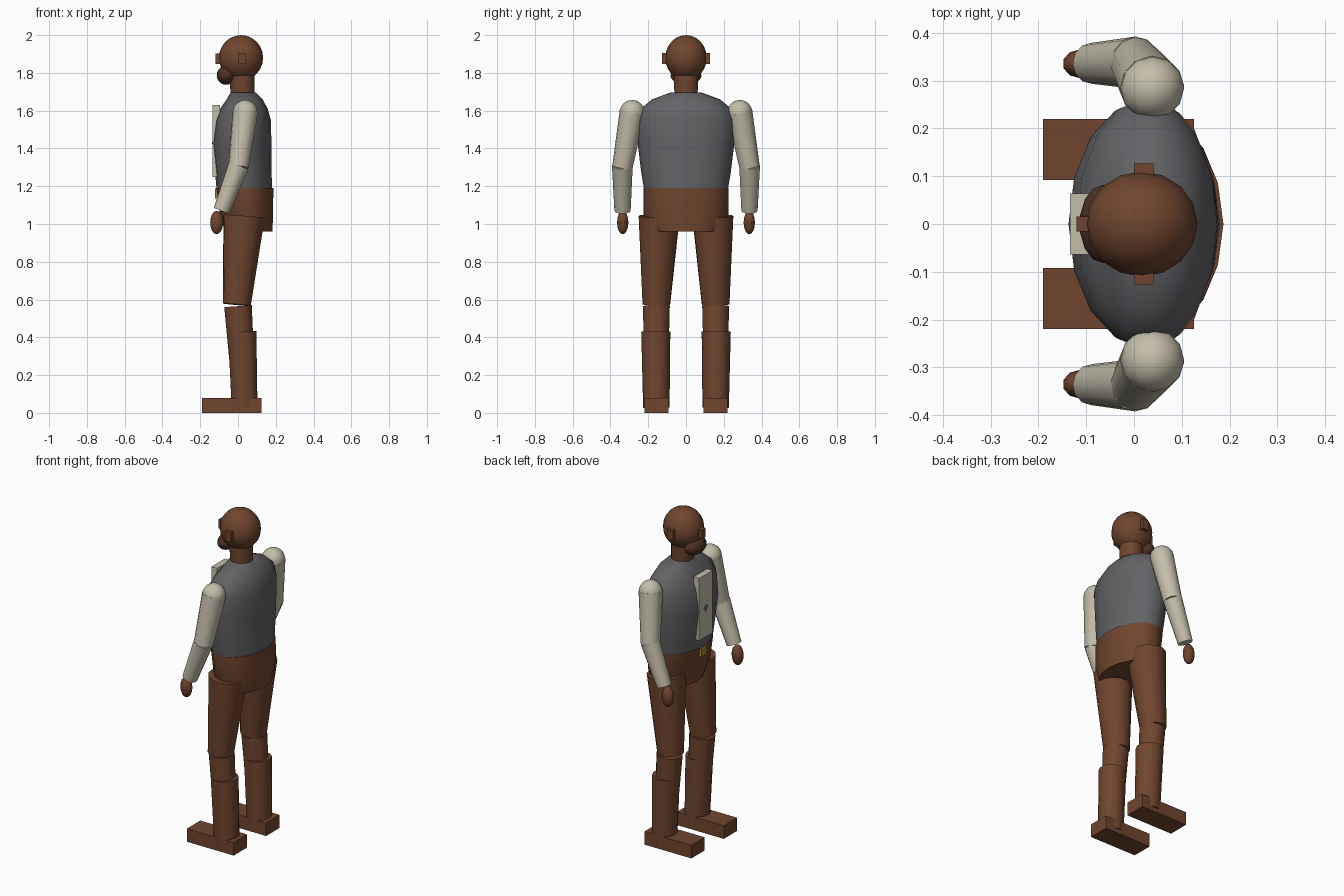
import bpy, bmesh, math
from mathutils import Vector, Matrix

if "Cube" in bpy.data.objects:
    bpy.data.objects.remove(bpy.data.objects["Cube"])


def material(name, r, g, b):
    m = bpy.data.materials.new(name)
    m.diffuse_color = (r, g, b, 1)
    m.use_nodes = True
    m.node_tree.nodes["Principled BSDF"].inputs["Base Color"].default_value = m.diffuse_color
    return m


BROWN = material("brown", 0.162, 0.060, 0.028)
DARK = material("dark brown", 0.075, 0.030, 0.019)
GREY = material("waistcoat grey", 0.125, 0.125, 0.135)
CREAM = material("shirt cream", 0.55, 0.51, 0.40)
GOLD = material("buckle gold", 0.38, 0.22, 0.05)


def finish(bm, name, mat, smooth=True):
    bmesh.ops.recalc_face_normals(bm, faces=bm.faces)
    me = bpy.data.meshes.new(name)
    bm.to_mesh(me)
    bm.free()
    me.materials.append(mat)
    ob = bpy.data.objects.new(name, me)
    bpy.context.collection.objects.link(ob)
    if smooth:
        bpy.ops.object.select_all(action='DESELECT')
        ob.select_set(True)
        bpy.context.view_layer.objects.active = ob
        bpy.ops.object.shade_smooth_by_angle(angle=math.radians(40))
    return ob


def box(name, mat, lo, hi):
    lo, hi = Vector(lo), Vector(hi)
    bm = bmesh.new()
    mtx = Matrix.Translation((lo + hi) / 2) @ Matrix.Diagonal((*(hi - lo), 1))
    bmesh.ops.create_cube(bm, size=1, matrix=mtx)
    return finish(bm, name, mat, False)


def ball(name, mat, c, r, seg=14, rings=10):
    bm = bmesh.new()
    mtx = Matrix.Translation(c) @ Matrix.Diagonal((*r, 1))
    bmesh.ops.create_uvsphere(bm, u_segments=seg, v_segments=rings, radius=1, matrix=mtx)
    return finish(bm, name, mat)


def limb(name, mat, a, b, ra, rb, seg=14):
    """Tapered cylinder from a to b."""
    a, b = Vector(a), Vector(b)
    d = b - a
    rot = d.to_track_quat('Z', 'Y').to_matrix().to_4x4()
    bm = bmesh.new()
    bmesh.ops.create_cone(bm, cap_ends=True, segments=seg, radius1=ra, radius2=rb,
                          depth=d.length, matrix=Matrix.Translation((a + b) / 2) @ rot)
    return finish(bm, name, mat)


def loft(name, mat, rings, seg=16):
    """Stack of ellipses: (z, x min, x max, half width in y)."""
    bm = bmesh.new()
    loops = []
    for z, x0, x1, ry in rings:
        loops.append([bm.verts.new(((x0 + x1) / 2 + (x1 - x0) / 2 * math.cos(t),
                                    ry * math.sin(t), z))
                      for t in (2 * math.pi * i / seg for i in range(seg))])
    for p, q in zip(loops, loops[1:]):
        for i in range(seg):
            j = (i + 1) % seg
            bm.faces.new((p[i], p[j], q[j], q[i]))
    bm.faces.new(loops[0])
    bm.faces.new(loops[-1])
    return finish(bm, name, mat)


# head
ball("head", BROWN, (0.016, 0, 1.88), (0.117, 0.11, 0.12), 16, 12)
ball("beard", DARK, (-0.064, 0, 1.787), (0.05, 0.082, 0.05))
box("nose", BROWN, (-0.12, -0.016, 1.848), (-0.08, 0.016, 1.903))
limb("neck", BROWN, (0.025, 0, 1.66), (0.02, 0, 1.80), 0.062, 0.067)

# body
loft("waistcoat", GREY, [(1.17, -0.112, 0.18, 0.22), (1.28, -0.122, 0.178, 0.238),
                         (1.43, -0.137, 0.177, 0.256), (1.55, -0.12, 0.174, 0.262),
                         (1.61, -0.095, 0.157, 0.24), (1.66, -0.06, 0.13, 0.18),
                         (1.695, -0.04, 0.095, 0.085)])
loft("hips", BROWN, [(0.96, -0.07, 0.182, 0.185), (1.05, -0.095, 0.186, 0.225),
                     (1.19, -0.117, 0.187, 0.224)])
box("shirt_front", CREAM, (-0.134, -0.064, 1.25), (-0.095, 0.064, 1.63))
box("belt_buckle", GOLD, (-0.122, -0.026, 1.135), (-0.10, 0.026, 1.188))

# paired parts
for side, s in (("left", -1), ("right", 1)):
    ys = sorted((s * 0.09, s * 0.126))
    box(side + "_ear", BROWN, (0.0, ys[0], 1.847), (0.041, ys[1], 1.906))

    shoulder = (0.038, s * 0.285, 1.59)
    elbow = (0.003, s * 0.337, 1.30)
    wrist = (-0.088, s * 0.336, 1.07)
    ball(side + "_shoulder", CREAM, shoulder, (0.067,) * 3, 12, 8)
    limb(side + "_upper_arm", CREAM, shoulder, elbow, 0.067, 0.054, 12)
    limb(side + "_forearm", CREAM, (0.004, s * 0.337, 1.31), wrist, 0.055, 0.043, 12)
    ball(side + "_hand", BROWN, (-0.113, s * 0.335, 1.008), (0.036, 0.03, 0.062), 10, 8)

    limb(side + "_thigh", BROWN, (0.032, s * 0.142, 1.04), (-0.006, s * 0.157, 0.573), 0.11, 0.074)
    limb(side + "_shin", BROWN, (0.0, s * 0.157, 0.565), (0.035, s * 0.157, 0.06), 0.073, 0.06)
    limb(side + "_boot_shaft", BROWN, (0.022, s * 0.16, 0.43), (0.035, s * 0.157, 0.028), 0.077, 0.07)
    ys = sorted((s * 0.092, s * 0.22))
    box(side + "_foot", BROWN, (-0.19, ys[0], 0), (0.125, ys[1], 0.08))
